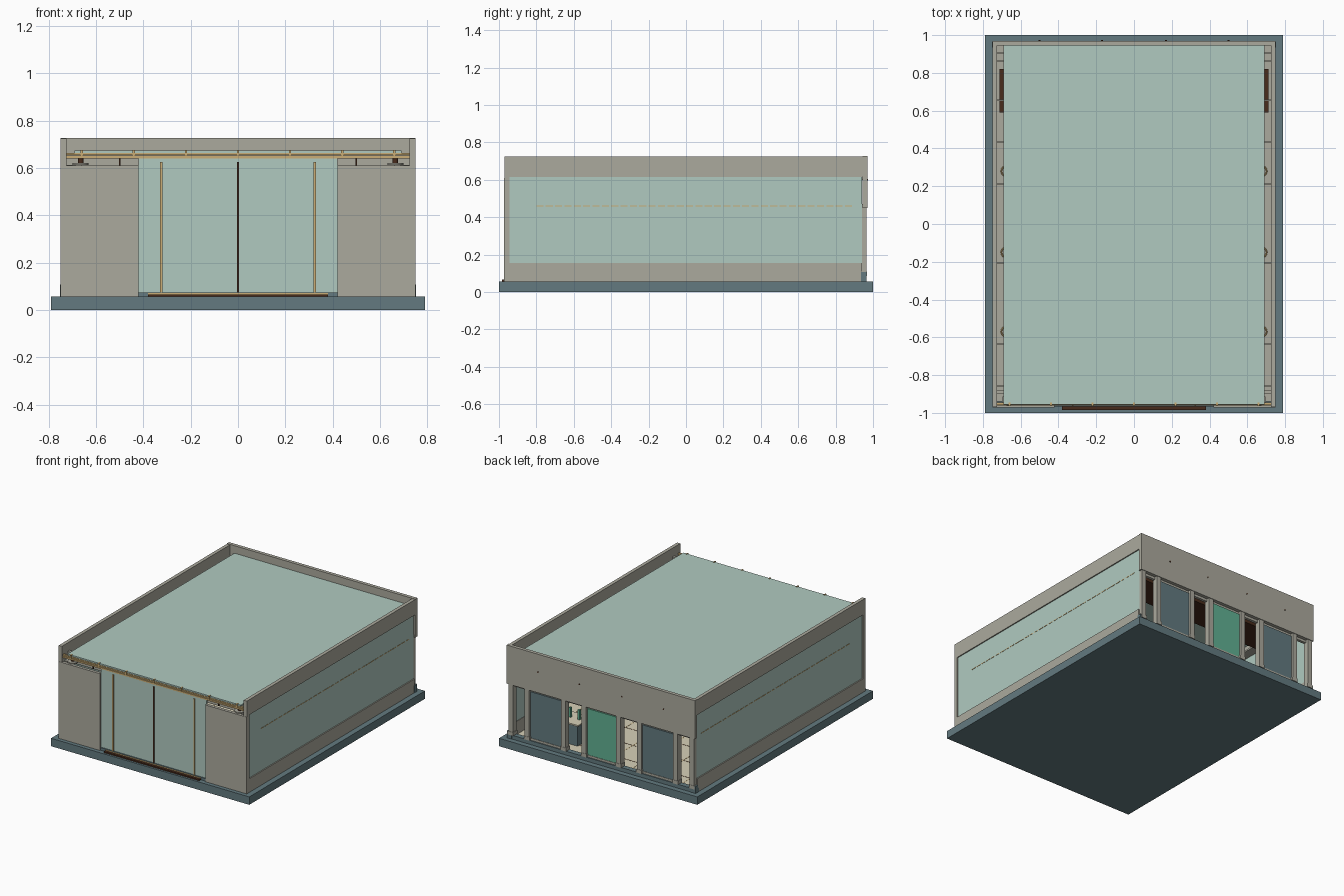
import bpy
import math

cube = bpy.data.objects.get("Cube")
if cube:
    bpy.data.objects.remove(cube, do_unlink=True)


def material(name, r, g, b):
    m = bpy.data.materials.new(name)
    m.use_nodes = True
    m.diffuse_color = (r, g, b, 1)
    m.node_tree.nodes["Principled BSDF"].inputs["Base Color"].default_value = (r, g, b, 1)
    return m


CONCRETE = material("warm_grey_concrete", .41, .40, .34)
GLASS = material("pale_green_glass", .435, .59, .53)
SLATE = material("slate_blue", .125, .195, .215)
GREEN = material("door_green", .12, .44, .29)
TAN = material("tan_wood", .60, .42, .18)
BROWN = material("dark_brown", .065, .025, .012)
CREAM = material("cream_floor", .68, .64, .48)


def box(name, mat, x, y, z):
    """Box spanning the given (low, high) ranges."""
    lo, hi = zip(x, y, z)
    bpy.ops.mesh.primitive_cube_add(size=1, location=[(a + b) / 2 for a, b in zip(lo, hi)])
    ob = bpy.context.object
    ob.name = name
    ob.scale = [b - a for a, b in zip(lo, hi)]
    bpy.ops.object.transform_apply(location=False, rotation=False, scale=True)
    ob.data.materials.append(mat)
    return ob


def pair(name, mat, x, y, z):
    """Box on the left (+x) and its mirror on the right."""
    box("left_" + name, mat, x, y, z)
    box("right_" + name, mat, (-x[1], -x[0]), y, z)


def disc(name, mat, radius, depth, loc, rot=(0, 0, 0)):
    bpy.ops.mesh.primitive_cylinder_add(vertices=24, radius=radius, depth=depth,
                                        location=loc, rotation=rot)
    ob = bpy.context.object
    ob.name = name
    ob.data.materials.append(mat)
    bpy.ops.object.shade_smooth_by_angle()


# Base and floor
box("base_slab", SLATE, (-.79, .79), (-1, 1), (0, .057))
box("floor", CREAM, (-.72, .72), (-.94, .93), (.057, .064))
for i in range(9):
    y = -.8 + i * .2
    box("floor_joint", BROWN, (-.72, .72), (y, y + .004), (.064, .065))
for i in range(7):
    x = -.6 + i * .2
    box("floor_joint_long", TAN, (x, x + .004), (-.94, .93), (.064, .065))

# Long side walls
wall = (.725, .75)
pair("side_lower_band", CONCRETE, wall, (-.97, .94), (.057, .155))
pair("side_upper_band", CONCRETE, wall, (-.97, .945), (.615, .725))
pair("side_front_post", CONCRETE, wall, (-.97, -.943), (.155, .615))
pair("side_glass", GLASS, (.728, .742), (-.943, .94), (.155, .615))
for i in range(34):
    y = -.8 + i * .05
    pair("side_glass_dash", TAN, (.742, .744), (y, y + .038), (.457, .462))

# Roof sheet and the ledges beside it
box("roof_glass", GLASS, (-.69, .69), (-.955, .945), (.663, .674))
pair("roof_ledge", CONCRETE, (.66, .725), (-.94, .945), (.60, .612))
for y in (-.9, -.86, -.64, -.21, .21, .43, .65, .86, .9):
    pair("ledge_rib", CONCRETE, (.66, .725), (y, y + .008), (.612, .63))
pair("ledge_vent", BROWN, (.66, .712), (.59, .82), (.612, .62))
for y in (-.57, -.15, .28):
    for s in (-1, 1):
        bpy.ops.mesh.primitive_torus_add(location=(s * .675, y, .618), major_radius=.027,
                                         minor_radius=.004, major_segments=24, minor_segments=6)
        bpy.context.object.name = "ledge_lamp_ring"
        bpy.context.object.data.materials.append(TAN)

# Front: solid panels, sliding glass, mullions and threshold
pair("front_panel", CONCRETE, (.42, .75), (-.972, -.95), (.057, .61))
box("front_glass", GLASS, (-.42, .42), (-.957, -.947), (.075, .642))
box("front_threshold", SLATE, (-.42, .42), (-.965, -.94), (.057, .075))
box("front_mat", BROWN, (-.38, .38), (-.985, -.965), (.057, .066))
box("front_mat_trim", TAN, (-.38, .38), (-.967, -.964), (.066, .072))
box("centre_mullion", BROWN, (-.004, .004), (-.964, -.957), (.075, .625))
pair("door_mullion", TAN, (.32, .329), (-.964, -.957), (.075, .625))
box("front_back_header", CONCRETE, (-.725, .725), (-.90, -.88), (.59, .663))
box("front_lower_beam", TAN, (-.727, .727), (-.962, -.945), (.641, .652))
box("front_upper_beam", TAN, (-.727, .727), (-.959, -.945), (.655, .664))
for i in range(7):
    x = -.66 + i * .22
    box("roof_clip", TAN, (x - .005, x + .005), (-.963, -.945), (.652, .677))
for s in (-1, 1):
    disc("front_lamp", CONCRETE, .034, .008, (s * .665, -.93, .617))
    disc("front_lamp_stem", BROWN, .012, .022, (s * .665, -.93, .631))
    pair("lamp_bracket", BROWN, (.497, .502), (-.94, -.93), (.61, .641))

# Back: fascia, sill, columns and door panels
box("back_fascia", CONCRETE, (-.75, .75), (.945, .97), (.45, .728))
box("back_sill", SLATE, (-.75, .75), (.925, .962), (.057, .085))
pair("back_corner_block", SLATE, (.715, .752), (.935, .964), (.057, .108))
for x in (.138, .302, .592, .722):
    pair("back_column", CONCRETE, (x - .018, x + .018), (.925, .966), (.085, .46))
    pair("column_foot", CONCRETE, (x - .022, x + .022), (.92, .968), (.085, .11))
box("back_lintel", CONCRETE, (-.74, .74), (.925, .945), (.432, .47))
box("green_door", GREEN, (-.12, .12), (.938, .952), (.1, .432))
box("green_door_rail", CONCRETE, (-.12, .12), (.935, .955), (.085, .1))
pair("slate_door", SLATE, (.32, .574), (.938, .952), (.1, .432))
pair("slate_door_rail", CONCRETE, (.32, .574), (.935, .955), (.085, .1))
for x in (-.5, -.17, .17, .5):
    disc("fascia_bolt", BROWN, .005, .004, (x, .971, .6), (math.pi / 2, 0, 0))

# Interior soffit and counter
box("brown_soffit", BROWN, (-.715, .715), (.59, .82), (.49, .515))
box("counter", SLATE, (.29, .43), (.68, .82), (.064, .21))
box("counter_top", CREAM, (.28, .44), (.67, .83), (.21, .22))
for x in (.32, .39):
    box("counter_post", GREEN, (x, x + .015), (.74, .755), (.22, .29))
